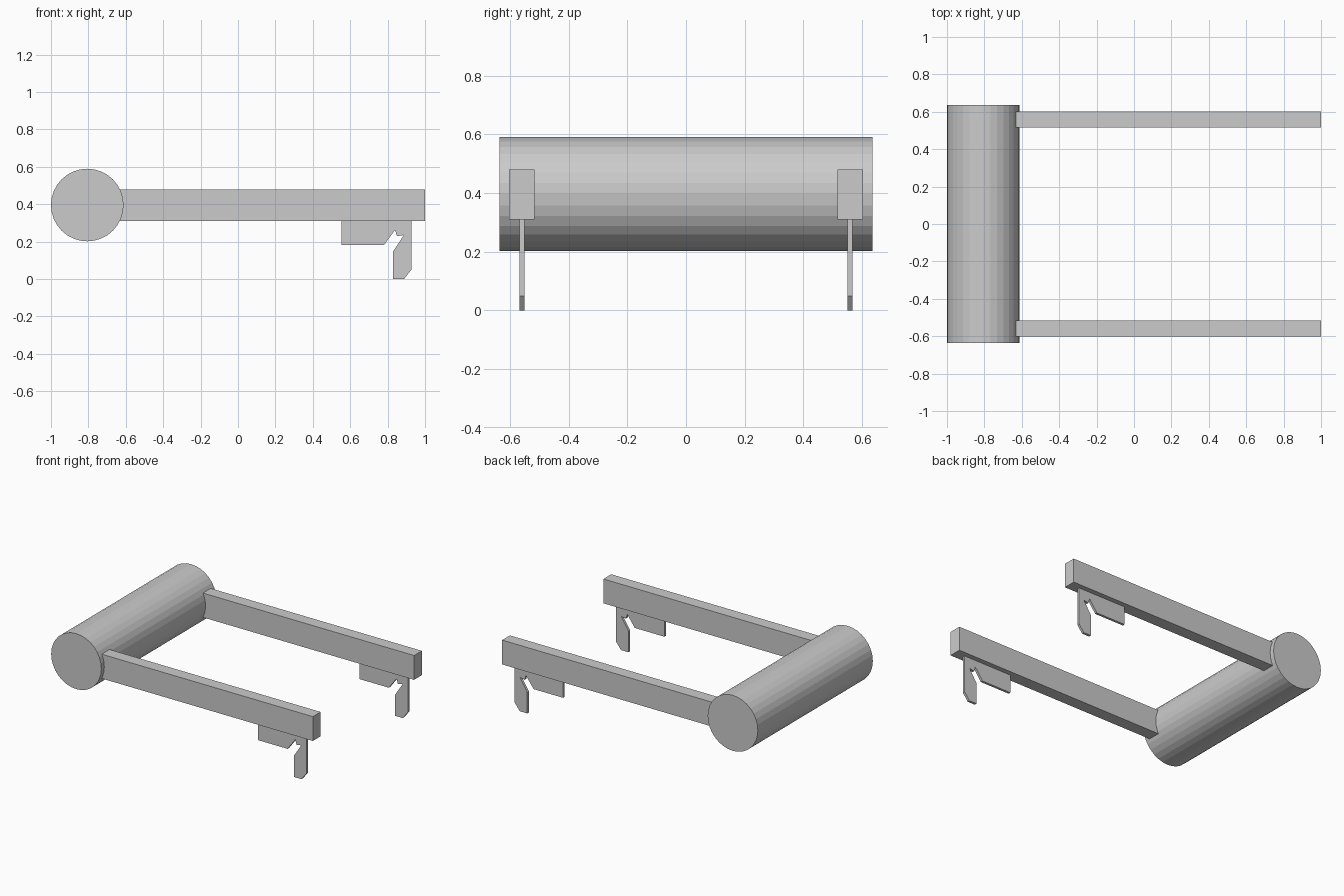
import bpy, bmesh, math

if "Cube" in bpy.data.objects:
    bpy.data.objects.remove(bpy.data.objects["Cube"])


def extrude_profile(name, points, y_min, y_max):
    """Extrude an (x, z) outline along y into a closed solid."""
    bm = bmesh.new()
    face = bm.faces.new([bm.verts.new((x, y_min, z)) for x, z in points])
    result = bmesh.ops.extrude_face_region(bm, geom=[face])
    moved = [v for v in result["geom"] if isinstance(v, bmesh.types.BMVert)]
    bmesh.ops.translate(bm, verts=moved, vec=(0, y_max - y_min, 0))
    bmesh.ops.recalc_face_normals(bm, faces=bm.faces)
    mesh = bpy.data.meshes.new(name)
    bm.to_mesh(mesh)
    bm.free()
    obj = bpy.data.objects.new(name, mesh)
    bpy.context.collection.objects.link(obj)
    return obj


# Horizontal roller across the rear end of the arms
bpy.ops.mesh.primitive_cylinder_add(
    vertices=32, radius=0.194, depth=1.27,
    location=(-0.806, 0, 0.396), rotation=(math.pi / 2, 0, 0))
bpy.context.object.name = "roller"

# Outlines of the arm and the notched hook plate below it
ARM = [(-0.65, 0.31), (1.0, 0.31), (1.0, 0.48), (-0.65, 0.48)]
HOOK = [(0.553, 0.31), (0.553, 0.183), (0.781, 0.183), (0.84, 0.263),
        (0.85, 0.229), (0.887, 0.236), (0.83, 0.149), (0.83, 0.0),
        (0.888, 0.0), (0.927, 0.05), (0.927, 0.31)]

# One arm with its hook on each side
for side, sign in (("front", -1), ("back", 1)):
    for part, outline, half in (("arm", ARM, 0.043), ("hook", HOOK, 0.0085)):
        y = sign * (0.559)
        extrude_profile(f"{side}_{part}", outline, y - half, y + half)
